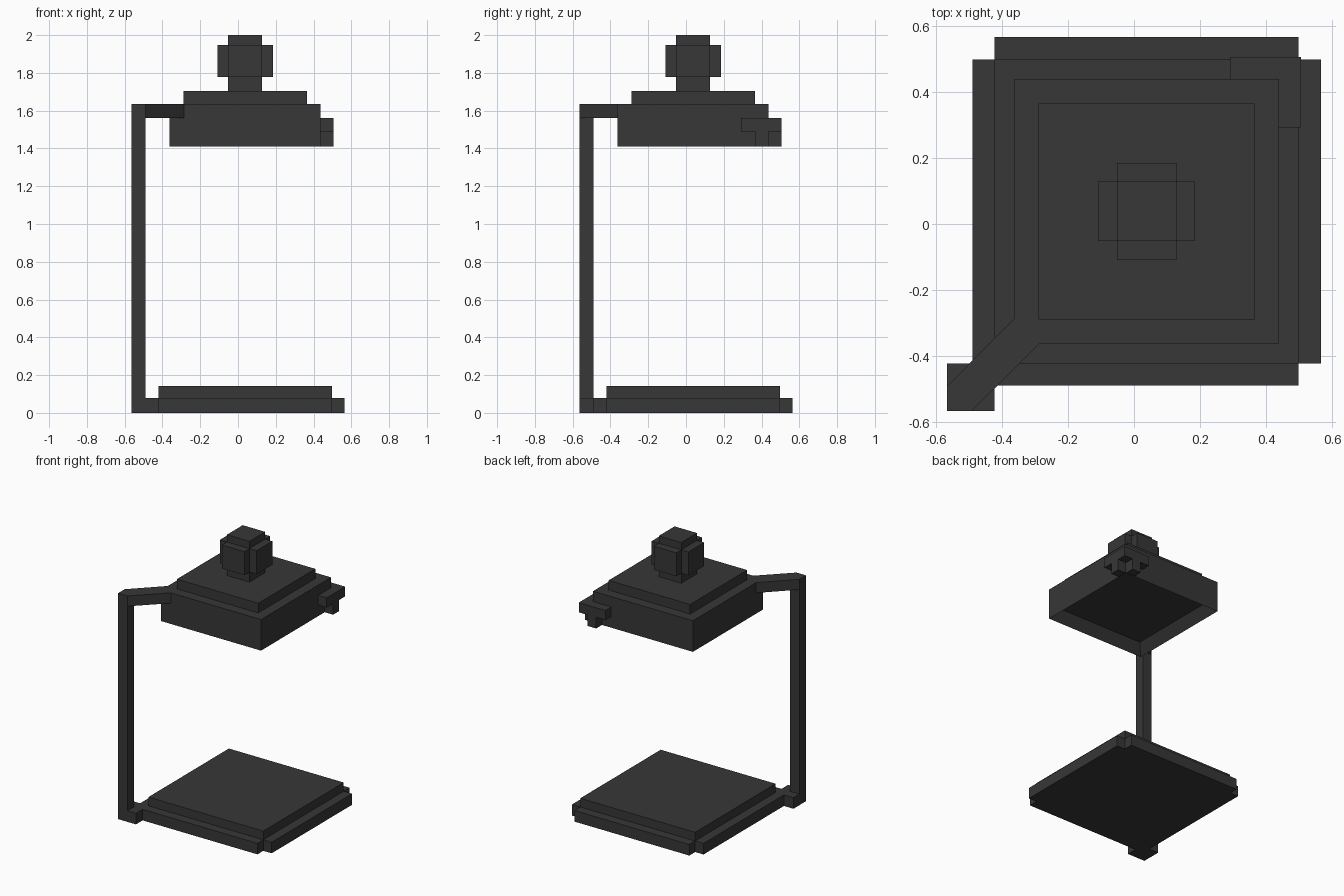
import bpy
import bmesh

cube = bpy.data.objects.get("Cube")
if cube:
    bpy.data.objects.remove(cube, do_unlink=True)

iron = bpy.data.materials.new("dark_iron")
iron.use_nodes = True
colour = (0.038, 0.038, 0.038, 1)
iron.diffuse_color = colour
iron.node_tree.nodes["Principled BSDF"].inputs["Base Color"].default_value = colour

C = 0.038  # centre of the plate, head and knob on both axes


def prism(name, outline, z0, z1, recess=None):
    """Extrude a counter-clockwise outline; recess = (rim, depth) sinks the underside."""
    bm = bmesh.new()
    base = bm.faces.new([bm.verts.new((x, y, z0)) for x, y in outline])
    top = bmesh.ops.extrude_face_region(bm, geom=[base], use_keep_orig=True)["geom"]
    bmesh.ops.translate(bm, vec=(0, 0, z1 - z0),
                        verts=[g for g in top if isinstance(g, bmesh.types.BMVert)])
    bmesh.ops.recalc_face_normals(bm, faces=bm.faces[:])
    if recess:
        under = min(bm.faces, key=lambda f: f.calc_center_median().z)
        bmesh.ops.inset_region(bm, faces=[under], thickness=recess[0])
        bmesh.ops.translate(bm, verts=under.verts[:], vec=(0, 0, recess[1]))
    mesh = bpy.data.meshes.new(name)
    bm.to_mesh(mesh)
    bm.free()
    mesh.materials.append(iron)
    obj = bpy.data.objects.new(name, mesh)
    bpy.context.collection.objects.link(obj)
    return obj


def rect(x0, x1, y0, y1):
    return [(x0, y0), (x1, y0), (x1, y1), (x0, y1)]


def square(half):
    return rect(C - half, C + half, C - half, C + half)


def plus(a, b):
    """Square of half-width b with its corners notched back to a."""
    quarter = [(b, -a), (b, a), (a, a), (a, b)]
    points = []
    for _ in range(4):
        points += quarter[1:]
        quarter = [(-y, x) for x, y in quarter]
    return [(C + x, C + y) for x, y in points]


# Base: notched slab with a square plate on top
prism("base_slab", plus(0.46, 0.527), 0, 0.08)
prism("base_plate", square(0.46), 0.08, 0.143)

# Corner foot, post and diagonal arm
prism("post_foot", rect(-0.565, -0.422, -0.565, -0.422), 0, 0.08)
prism("post", rect(-0.565, -0.49, -0.565, -0.49), 0.08, 1.56)
prism("arm", [(-0.565, -0.565), (-0.49, -0.565), (-0.285, -0.362),
              (-0.362, -0.285), (-0.565, -0.49)], 1.56, 1.635)

# Hanging head with a hollow underside
prism("head", square(0.4), 1.41, 1.635, recess=(0.073, 0.073))
prism("head_cap", square(0.326), 1.635, 1.705)

# Knob
prism("knob_core", square(0.09), 1.705, 2.0)
prism("knob_sides", plus(0.09, 0.147), 1.777, 1.947)

# Corner clasp: L-shaped bar with one tab under each leg
IN, OUT = 0.438, 0.505
prism("clasp_bar", [(0.292, IN), (IN, IN), (IN, 0.292), (OUT, 0.292),
                    (OUT, OUT), (0.292, OUT)], 1.49, 1.56)
prism("clasp_tab_side", rect(IN, OUT, 0.366, 0.436), 1.41, 1.49)
prism("clasp_tab_back", rect(0.366, 0.436, IN, OUT), 1.41, 1.49)
